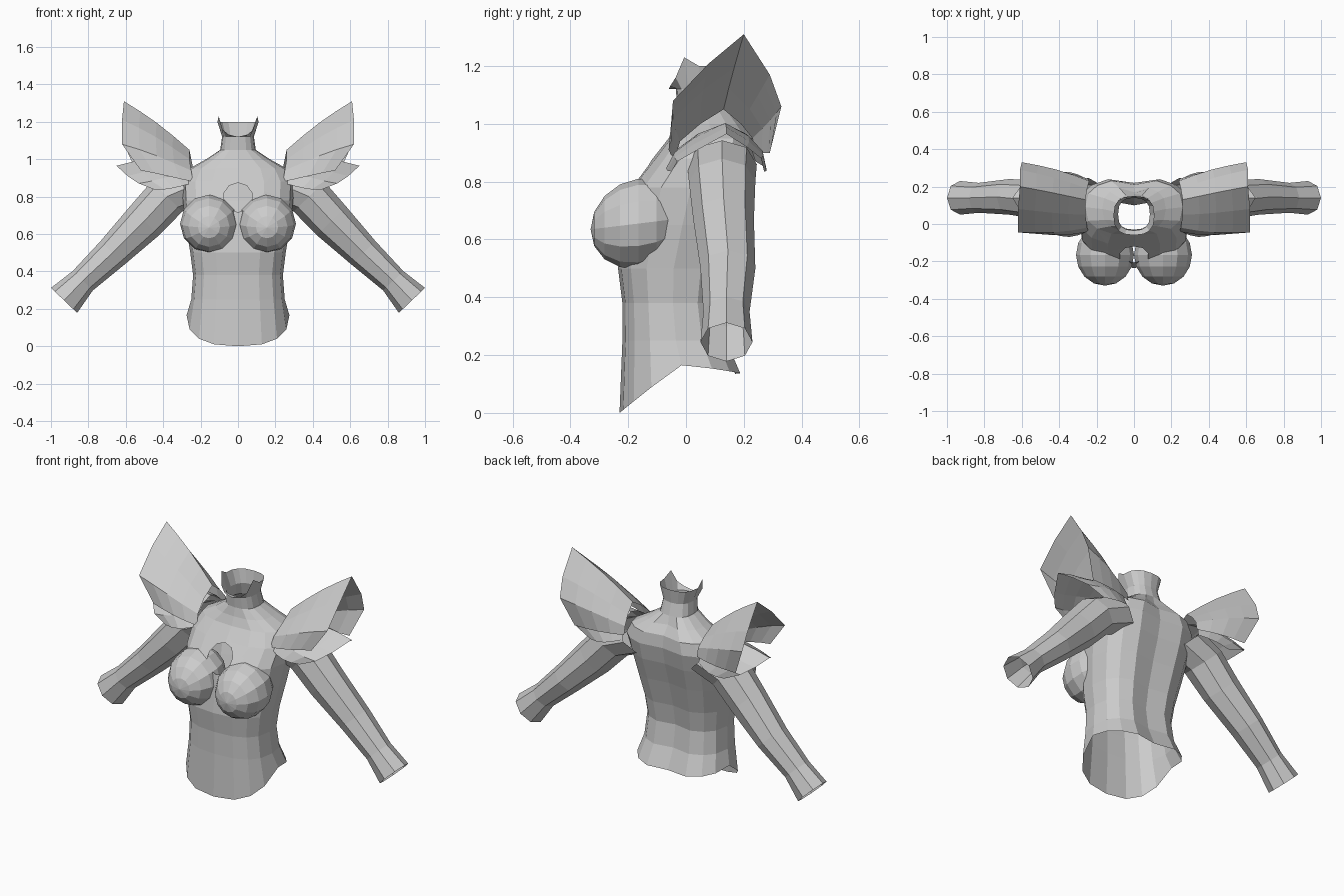
import bpy, bmesh
from math import sin, cos, pi, copysign
from mathutils import Vector

cube = bpy.data.objects.get("Cube")
if cube:
    bpy.data.objects.remove(cube)

mat = bpy.data.materials.new("pale grey")
mat.use_nodes = True
GREY = (0.6, 0.6, 0.6, 1)
mat.diffuse_color = GREY
mat.node_tree.nodes["Principled BSDF"].inputs["Base Color"].default_value = GREY


def finish(name, bm):
    bmesh.ops.recalc_face_normals(bm, faces=bm.faces)
    mesh = bpy.data.meshes.new(name)
    bm.to_mesh(mesh)
    bm.free()
    mesh.materials.append(mat)
    obj = bpy.data.objects.new(name, mesh)
    bpy.context.collection.objects.link(obj)
    return obj


def loft(rows, closed):
    """Skin a list of equal-length point rows."""
    bm = bmesh.new()
    grid = [[bm.verts.new(p) for p in row] for row in rows]
    n = len(rows[0])
    for a, b in zip(grid, grid[1:]):
        for i in range(n if closed else n - 1):
            j = (i + 1) % n
            bm.faces.new((a[i], a[j], b[j], b[i]))
    return bm


def both_sides(name, build):
    """Make a left part and its mirrored right twin."""
    for side, s in (("left", 1), ("right", -1)):
        bm = build()
        for v in bm.verts:
            v.co.x *= s
        finish(side + "_" + name, bm)


def spow(v, e):
    return copysign(abs(v) ** e, v)


# Torso: open tube of rings (height, half width, front y, back y)
SIDES = 16
RINGS = [
    (0.1, .275, -.23, .2), (.25, .25, -.22, .15), (.38, .24, -.22, .13),
    (.5, .255, -.235, .15), (.65, .28, -.215, .19), (.78, .295, -.195, .23),
    (.88, .3, -.115, .25), (.95, .26, -.06, .24), (1, .17, -.04, .2),
    (1.05, .095, -.03, .16), (1.12, .085, -.035, .14), (1.2, .11, -.06, .15),
]


def torso_ring(k):
    z, hw, front, back = RINGS[k]
    mid, depth = (front + back) / 2, (back - front) / 2
    pts = []
    for i in range(SIDES):
        a = 2 * pi * i / SIDES
        x = hw * spow(sin(a), .8)
        y = mid - depth * spow(cos(a), .75)
        h = z
        if i == SIDES // 2 and k < 9:          # spine furrow
            y -= .03
        if k == 0:                             # dipping front hem
            h = .165 - .165 * max(0, cos(a)) ** .8 - .03 * max(0, -cos(a))
        if k == len(RINGS) - 1:                # collar, notched in front
            h = z - .08 * max(0, cos(a)) ** 2
            if i in (3, SIDES - 3):
                h = 1.23
        pts.append((x, y, h))
    return pts


bm = loft([torso_ring(k) for k in range(len(RINGS))], True)

# Round chest opening, cut by planes and then removed
CENTRE, RADIUS = Vector((0, 0, .795)), .075


def near(f):
    c = f.calc_center_median()
    return c.y < 0 and abs(c.x) < .2 and abs(c.z - CENTRE.z) < .16


for i in range(10):
    a = 2 * pi * i / 10
    d = Vector((cos(a), 0, sin(a)))
    faces = [f for f in bm.faces if near(f)]
    geom = faces + list({e for f in faces for e in f.edges})
    geom += list({v for f in faces for v in f.verts})
    bmesh.ops.bisect_plane(bm, geom=geom, plane_co=CENTRE + d * RADIUS, plane_no=d)


def inside(f):
    c = f.calc_center_median() - CENTRE
    return near(f) and all(
        c.x * cos(2 * pi * i / 10) + c.z * sin(2 * pi * i / 10) < RADIUS for i in range(10))


bmesh.ops.delete(bm, geom=[f for f in bm.faces if inside(f)], context="FACES")
finish("torso", bm)


# Bust: faceted ellipsoids
def bust():
    bm = bmesh.new()
    bmesh.ops.create_uvsphere(bm, u_segments=12, v_segments=8, radius=1)
    for v in bm.verts:
        x, y, z = v.co
        v.co = (.155 + .155 * x, -.165 + .165 * z, .655 + .155 * y + .02 * z)
    return bm


both_sides("bust", bust)

# Sleeves: eight-sided open tubes (x, y, z, half thickness, half depth)
SLEEVE = [
    (.24, .125, .86, .12, .12), (.38, .125, .8, .115, .115),
    (.5, .13, .67, .11, .105), (.67, .145, .5, .09, .095),
    (.83, .14, .35, .075, .08), (.93, .14, .245, .097, .09),
]


def sleeve():
    rows = []
    for x, y, z, t, d in SLEEVE:
        ring = [(2 * pi * i / 8) for i in range(8)]
        rows.append([(x + .72 * t * cos(a), y + d * sin(a), z + .69 * t * cos(a))
                     for a in ring])
    return loft(rows, True)


both_sides("sleeve", sleeve)


# Shoulder petals: arched shells spreading from a root arch to a pointed rim
def petal(root, rim, bulge, steps=4):
    rows = []
    for k in range(steps + 1):
        t = k / steps
        row = []
        for a, b in zip(root, rim):
            p = Vector(a).lerp(Vector(b), t)
            out = Vector((0, p.y - .13, p.z - .9))
            if out.length > 0:
                p += out.normalized() * bulge * sin(pi * t)
            row.append(p)
        rows.append(row)
    return loft(rows, False)


UPPER_ROOT = [(.24, -.04, .88), (.25, -.02, .94), (.26, .05, 1), (.26, .13, 1.05),
              (.25, .19, 1), (.24, .23, .95), (.24, .24, .9)]
UPPER_RIM = [(.52, -.05, .94), (.62, -.045, 1.08), (.62, .08, 1.21), (.61, .2, 1.31),
             (.61, .29, 1.17), (.6, .33, 1.06), (.53, .29, .9)]
LOWER_ROOT = [(.25, -.04, .87), (.26, .0, .93), (.27, .06, .97), (.27, .13, .99),
              (.27, .18, .97), (.26, .22, .93), (.25, .24, .87)]
LOWER_RIM = [(.44, -.05, .835), (.53, -.03, .87), (.59, .04, .91), (.65, .14, .965),
             (.6, .21, .92), (.54, .26, .88), (.44, .27, .835)]

both_sides("upper_petal", lambda: petal(UPPER_ROOT, UPPER_RIM, .015))
both_sides("lower_petal", lambda: petal(LOWER_ROOT, LOWER_RIM, .025))
